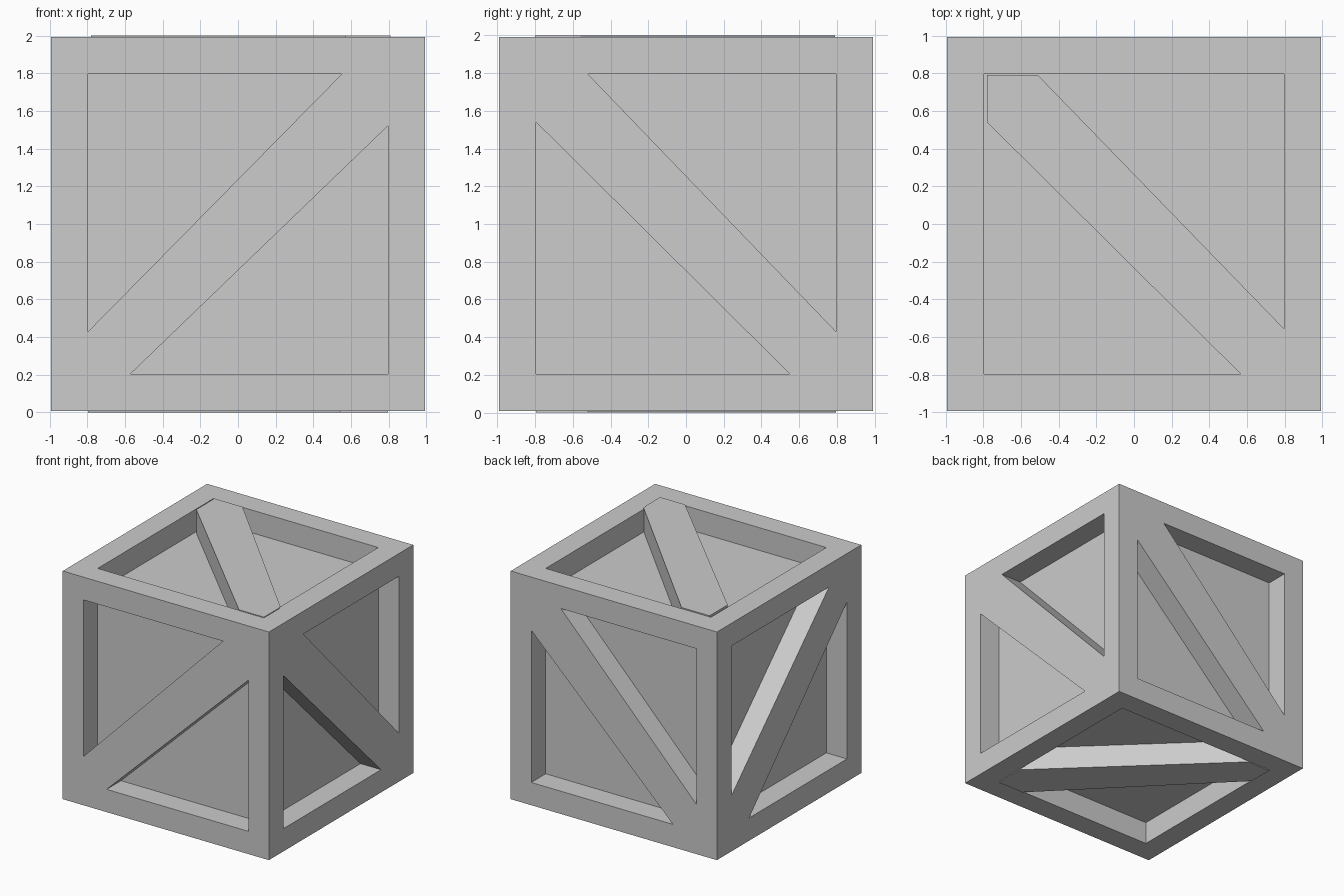
import bpy
import bmesh
from mathutils import Matrix, Vector

cube = bpy.data.objects.get("Cube")
if cube:
    bpy.data.objects.remove(cube, do_unlink=True)

HALF = 0.993      # half size of the crate body
OPEN = 0.795      # half size of each framed opening
DEPTH = 0.198     # how far the panels sit back
PROUD = 0.007     # lid and base braces stand slightly proud
CENTRE = Vector((0, 0, 1))
GREY = (0.604, 0.604, 0.604, 1)

grey = bpy.data.materials.new("plain grey")
grey.use_nodes = True
grey.diffuse_color = GREY
grey.node_tree.nodes["Principled BSDF"].inputs["Base Color"].default_value = GREY


def finish(name, bm):
    bmesh.ops.recalc_face_normals(bm, faces=bm.faces)
    mesh = bpy.data.meshes.new(name)
    bm.to_mesh(mesh)
    bm.free()
    mesh.materials.append(grey)
    obj = bpy.data.objects.new(name, mesh)
    bpy.context.collection.objects.link(obj)


# Crate body: every side is inset to a frame, then its panel is pushed in
bm = bmesh.new()
bmesh.ops.create_cube(bm, size=2 * HALF, matrix=Matrix.Translation(CENTRE))
panels = list(bm.faces)
bmesh.ops.inset_individual(bm, faces=panels, thickness=HALF - OPEN, use_even_offset=True)
for panel in panels:
    normal = panel.normal.copy()
    walls = bmesh.ops.extrude_discrete_faces(bm, faces=[panel])
    bmesh.ops.translate(bm, verts=walls["faces"][0].verts, vec=-normal * DEPTH)
finish("crate_frame_and_panels", bm)


def brace(name, right, up, outline, proud=0.0):
    """Extrude an outline in a side's own plane from its panel to the frame."""
    right, up = Vector(right), Vector(up)
    out = right.cross(up)
    bm = bmesh.new()
    base = CENTRE + out * (HALF - DEPTH)
    face = bm.faces.new([bm.verts.new(base + right * a + up * b) for a, b in outline])
    top = bmesh.ops.extrude_face_region(bm, geom=[face])
    verts = [g for g in top["geom"] if isinstance(g, bmesh.types.BMVert)]
    bmesh.ops.translate(bm, verts=verts, vec=out * (DEPTH + proud))
    finish(name, bm)


def diagonal(flip, bottom, far, top, near):
    """Corner-to-corner board, rising to the right or (flipped) to the left."""
    pts = [(-OPEN, -OPEN), (-bottom, -OPEN), (OPEN, far),
           (OPEN, OPEN), (top, OPEN), (-OPEN, -near)]
    return [(a * flip, b) for a, b in pts]


# Upright sides
brace("front_brace", (1, 0, 0), (0, 0, 1), diagonal(1, 0.57, 0.52, 0.55, 0.57))
brace("right_brace", (0, 1, 0), (0, 0, 1), diagonal(-1, 0.55, 0.54, 0.52, 0.57))
brace("back_brace", (-1, 0, 0), (0, 0, 1), diagonal(-1, 0.57, 0.53, 0.51, 0.56))
brace("left_brace", (0, -1, 0), (0, 0, 1), diagonal(1, 0.55, 0.57, 0.55, 0.51))

# Lid and base
lid = [(-0.78, 0.79), (-0.51, 0.79), (0.8, -0.56), (0.81, -0.6),
       (0.81, -0.8), (0.57, -0.8), (-0.78, 0.54)]
brace("top_brace", (1, 0, 0), (0, 1, 0), lid, PROUD)
brace("bottom_brace", (1, 0, 0), (0, -1, 0), diagonal(1, 0.57, 0.52, 0.54, 0.57), PROUD)
